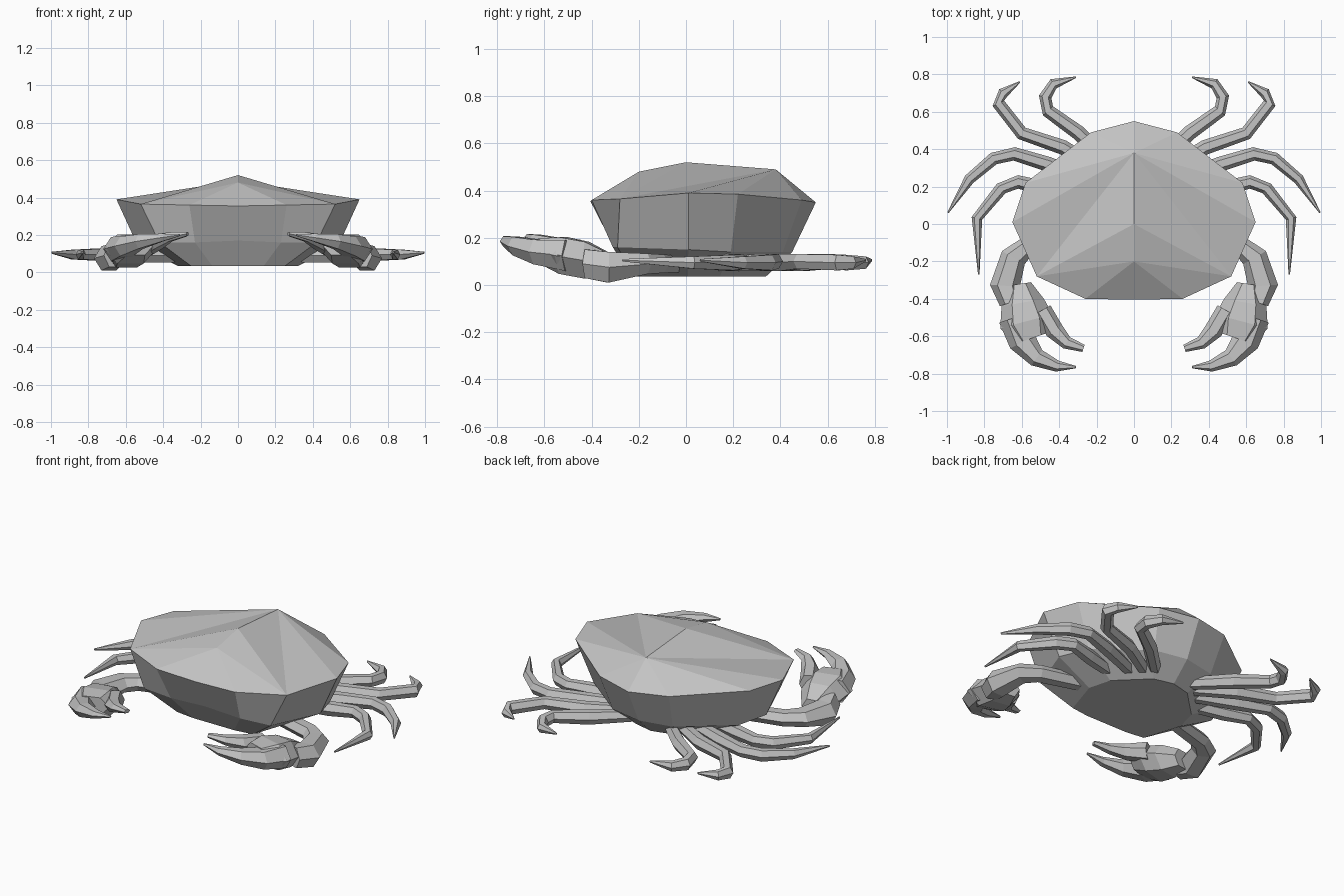
import bpy
import bmesh
import math
from mathutils import Vector

cube = bpy.data.objects.get("Cube")
if cube:
    bpy.data.objects.remove(cube, do_unlink=True)

grey = bpy.data.materials.new("shell grey")
grey.use_nodes = True
tone = (0.55, 0.55, 0.55, 1)
grey.diffuse_color = tone
grey.node_tree.nodes["Principled BSDF"].inputs["Base Color"].default_value = tone


def finish(bm, name):
    """Turn the mesh into a flat-shaded object mirrored across x."""
    bmesh.ops.recalc_face_normals(bm, faces=bm.faces[:])
    mesh = bpy.data.meshes.new(name)
    bm.to_mesh(mesh)
    bm.free()
    mesh.materials.append(grey)
    obj = bpy.data.objects.new(name, mesh)
    bpy.context.collection.objects.link(obj)
    mirror = obj.modifiers.new("Mirror", "MIRROR")
    mirror.use_clip = True
    return obj


def loft(bm, path, sides=6):
    """Faceted limb through (x, y, z, half width, half height) stations."""
    centres = [Vector(p[:3]) for p in path]
    rings = []
    for i, (c, p) in enumerate(zip(centres, path)):
        before = centres[max(i - 1, 0)]
        after = centres[min(i + 1, len(path) - 1)]
        along = after - before
        across = Vector((-along.y, along.x, 0)).normalized()
        ring = []
        for k in range(sides):
            a = math.tau * k / sides
            offset = across * math.cos(a) * p[3] + Vector((0, 0, math.sin(a) * p[4]))
            ring.append(bm.verts.new(c + offset))
        rings.append(ring)
    for r, s in zip(rings, rings[1:]):
        for k in range(sides):
            n = (k + 1) % sides
            bm.faces.new((r[k], r[n], s[n], s[k]))
    bm.faces.new(rings[0])
    bm.faces.new(rings[-1])


def limb(name, *paths):
    bm = bmesh.new()
    for path in paths:
        loft(bm, path)
    return finish(bm, name)


# Body: half of the rim, then the undercut wall, the belly and the domed back
rim_points = [(0, .55, .35), (.23, .49, .36), (.58, .22, .385), (.65, .01, .39),
              (.52, -.28, .365), (.26, -.4, .36), (0, -.405, .355)]
lower_points = [(0, .45, .14), (.2, .41, .14), (.48, .19, .14), (.54, .01, .15),
                (.42, -.29, .16), (.23, -.31, .16), (0, -.31, .17)]
body = bmesh.new()
rim = [body.verts.new(p) for p in rim_points]
lower = [body.verts.new(p) for p in lower_points]
belly = [body.verts.new((x * .6, y * .75, .035)) for x, y, z in lower_points]
for upper, under in ((rim, lower), (lower, belly)):
    for i in range(len(rim) - 1):
        body.faces.new((upper[i], upper[i + 1], under[i + 1], under[i]))
body.faces.new(belly)
front, crown, back = [body.verts.new((0, y, z)) for y, z in ((-.2, .48), (0, .52), (.38, .49))]
for i in range(4):
    body.faces.new((back, rim[i], rim[i + 1]))
body.faces.new((back, rim[4], crown))
body.faces.new((crown, rim[4], front))
for i in (4, 5):
    body.faces.new((front, rim[i], rim[i + 1]))
finish(body, "body_shell")

# Walking legs: top-view paths with a shared taper for the last joints
leg_paths = {
    "rear_legs": [(.12, .32), (.3, .49), (.46, .605), (.475, .68), (.43, .75), (.31, .785)],
    "rear_middle_legs": [(.15, .27), (.38, .41), (.6, .485), (.725, .645), (.7, .7), (.61, .76)],
    "front_middle_legs": [(.15, .2), (.46, .32), (.64, .375), (.75, .35), (.88, .24), (.995, .06)],
    "front_legs": [(.18, .12), (.48, .19), (.62, .225), (.71, .19), (.84, .03), (.83, -.27)],
}
widths = [.035, .04, .036, .034, .029, .004]
heights = [.035, .042, .036, .038, .03, .006]
levels = [.09, .095, .1, .095, .095, .105]
for name, path in leg_paths.items():
    limb(name, [(x, y, z, w, h) for (x, y), z, w, h in zip(path, levels, widths, heights)])

# Claw arms, bent at the elbow
limb("claw_arms", [(.25, -.03, .09, .05, .04), (.57, -.12, .09, .055, .045),
                   (.645, -.18, .09, .07, .05), (.69, -.33, .075, .08, .075),
                   (.66, -.42, .09, .06, .07)])

# Broad palm with a fixed outer finger and a hinged inner finger
limb("claws",
     [(.61, -.32, .08, .06, .06), (.595, -.42, .105, .115, .09),
      (.575, -.52, .125, .145, .09), (.545, -.61, .145, .1, .06)],
     [(.635, -.5, .125, .09, .075), (.595, -.63, .14, .075, .06),
      (.52, -.715, .165, .05, .045), (.41, -.76, .185, .03, .025),
      (.31, -.765, .2, .006, .006)],
     [(.49, -.46, .14, .05, .06), (.425, -.57, .165, .05, .045),
      (.36, -.635, .19, .035, .028), (.27, -.665, .205, .02, .012)])
